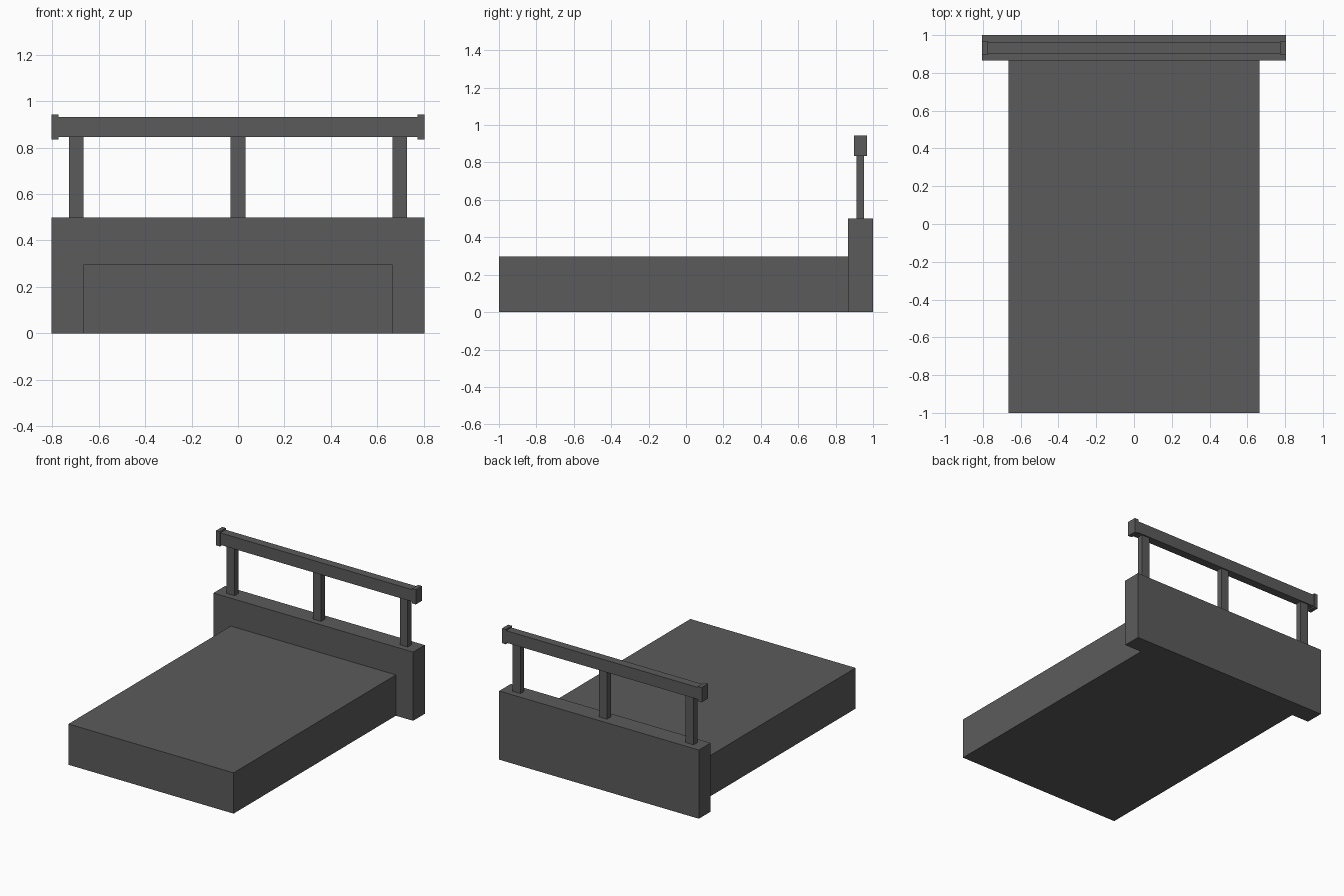
import bpy

if "Cube" in bpy.data.objects:
    bpy.data.objects.remove(bpy.data.objects["Cube"])

# Single dark grey finish
grey = bpy.data.materials.new("dark grey")
grey.diffuse_color = (0.105, 0.105, 0.107, 1)
grey.use_nodes = True
grey.node_tree.nodes["Principled BSDF"].inputs["Base Color"].default_value = grey.diffuse_color


def box(name, x, y, z):
    """Box spanning the (min, max) pairs on each axis."""
    bpy.ops.mesh.primitive_cube_add(size=1)
    ob = bpy.context.object
    ob.name = name
    spans = (x, y, z)
    ob.scale = [b - a for a, b in spans]
    ob.location = [(a + b) / 2 for a, b in spans]
    bpy.ops.object.transform_apply(location=True, rotation=False, scale=True)
    ob.data.materials.append(grey)
    return ob


# Mattress base and solid lower headboard
box("bed_base", (-0.665, 0.665), (-1.0, 0.866), (0, 0.297))
box("headboard", (-0.804, 0.804), (0.866, 1.0), (0, 0.5))

# Three posts carrying the rail
for label, x in (("left", -0.697), ("middle", 0), ("right", 0.697)):
    box(label + "_post", (x - 0.032, x + 0.032), (0.911, 0.953), (0.5, 0.845))

# Top rail with a slightly larger cap at each end
box("top_rail", (-0.775, 0.775), (0.902, 0.962), (0.845, 0.932))
for label, s in (("left", -1), ("right", 1)):
    box(label + "_rail_cap", sorted((s * 0.774, s * 0.804)), (0.897, 0.967), (0.835, 0.943))
